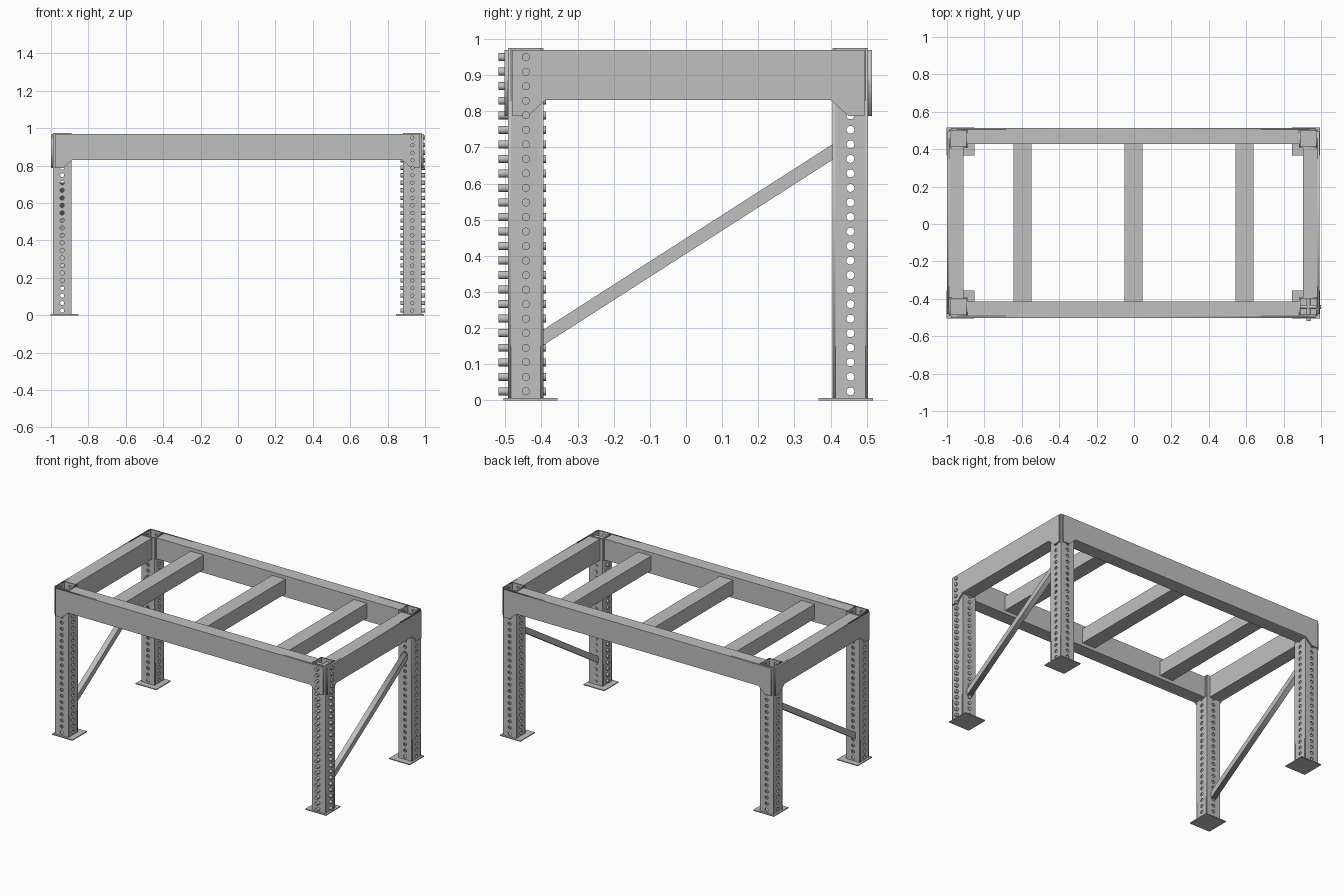
import bpy, math
from mathutils import Matrix, Vector

old = bpy.data.objects.get("Cube")
if old:
    bpy.data.objects.remove(old, do_unlink=True)

steel = bpy.data.materials.new("plain_grey_steel")
steel.use_nodes = True
GREY = (0.53, 0.53, 0.53, 1)
steel.diffuse_color = GREY
steel.node_tree.nodes["Principled BSDF"].inputs["Base Color"].default_value = GREY

POST_X = (-0.94, 0.932)
POST_Y = (-0.443, 0.455)
HALF = 0.049            # half the post width
WALL = 0.008
TOP = 0.975
HOLE_Z = [0.025 + 0.0402 * i for i in range(24)]
HOLE_R = 0.011

FACE_Y = Matrix.Rotation(math.pi / 2, 4, 'X')
FACE_X = Matrix.Rotation(math.pi / 2, 4, 'Z') @ FACE_Y


def add(name, mesh):
    mesh.materials.clear()
    mesh.materials.append(steel)
    ob = bpy.data.objects.new(name, mesh)
    bpy.context.collection.objects.link(ob)
    return ob


def box(name, lo, hi):
    """Box between two corners."""
    bpy.ops.mesh.primitive_cube_add(size=1)
    ob = bpy.context.object
    ob.name = name
    lo, hi = Vector(lo), Vector(hi)
    ob.data.transform(Matrix.Translation((lo + hi) / 2) @ Matrix.Diagonal((hi - lo).to_4d()))
    ob.data.materials.append(steel)
    return ob


def sheet(name, outline, holes, thick, facing, offset):
    """Flat sheet cut from an upright outline with round holes."""
    cu = bpy.data.curves.new(name, 'CURVE')
    cu.dimensions = '2D'
    cu.fill_mode = 'BOTH'
    cu.extrude = thick / 2
    loops = [outline]
    for hx, hz in holes:
        loops.append([(hx + HOLE_R * math.cos(a * math.pi / 8),
                       hz + HOLE_R * math.sin(a * math.pi / 8)) for a in range(16)])
    for loop in loops:
        sp = cu.splines.new('POLY')
        sp.points.add(len(loop) - 1)
        for p, (u, v) in zip(sp.points, loop):
            p.co = (u, v, 0, 1)
        sp.use_cyclic_u = True
    tmp = bpy.data.objects.new(name + "_outline", cu)
    bpy.context.collection.objects.link(tmp)
    deps = bpy.context.evaluated_depsgraph_get()
    mesh = bpy.data.meshes.new_from_object(tmp.evaluated_get(deps))
    bpy.data.objects.remove(tmp, do_unlink=True)
    mesh.transform(Matrix.Translation(offset) @ facing)
    return add(name, mesh)


def rect(half):
    return [(-half, 0.004), (half, 0.004), (half, TOP), (-half, TOP)]


def pin(name, start, end):
    """Round pin between two points."""
    start, end = Vector(start), Vector(end)
    bpy.ops.mesh.primitive_cylinder_add(vertices=16, radius=HOLE_R, depth=(end - start).length)
    ob = bpy.context.object
    ob.name = name
    turn = (end - start).to_track_quat('Z', 'Y').to_matrix().to_4x4()
    ob.data.transform(Matrix.Translation((start + end) / 2) @ turn)
    ob.data.materials.append(steel)
    bpy.ops.object.shade_smooth_by_angle(angle=math.radians(40))


# Perforated square posts on base plates
holes = [(0, z) for z in HOLE_Z]
inset = HALF - WALL / 2
for x, side in zip(POST_X, ("right", "left")):
    for y, end in zip(POST_Y, ("front", "back")):
        post = f"{end}_{side}_post"
        for s in (-1, 1):
            sheet(post + "_wall", rect(HALF), holes, WALL, FACE_Y, (x, y + s * inset, 0))
            sheet(post + "_side", rect(HALF - WALL), holes, WALL, FACE_X, (x + s * inset, y, 0))
        cx = x - math.copysign(0.013, x)
        cy = y - math.copysign(0.013, y)
        box(f"{end}_{side}_base_plate", (cx - 0.075, cy - 0.075, 0), (cx + 0.075, cy + 0.075, 0.006))

# Pins through every hole of one front post
px, py = POST_X[1], POST_Y[0]
for z in HOLE_Z:
    pin("lengthwise_pin", (px, -0.519, z), (px, -0.388, z))
    pin("crosswise_pin", (0.87, py, z), (1.0, py, z))

# Beams: box section between posts, with a face sheet and corner gussets over them
LOW, HIGH, GUSSET = 0.831, 0.97, 0.787
PLATE = 0.01


def face_outline(a, b):
    """Beam face from post centre a to post centre b."""
    out, mid, inn = 0.039, 0.006, 0.054
    return [(a - out, HIGH), (a - out, GUSSET), (a + mid, GUSSET), (a + inn, LOW),
            (b - inn, LOW), (b - mid, GUSSET), (b + out, GUSSET), (b + out, HIGH)]


DEPTH = 0.077
for y, end in zip(POST_Y, ("front", "back")):
    s = math.copysign(1, y)
    outer = y + s * HALF
    sheet(f"{end}_beam_face", face_outline(*POST_X), [], PLATE, FACE_Y, (0, outer + s * PLATE / 2, 0))
    ys = sorted((outer, outer - s * DEPTH))
    box(f"{end}_beam", (POST_X[0] + HALF, ys[0], LOW), (POST_X[1] - HALF, ys[1], HIGH))

for x, side in zip(POST_X, ("right", "left")):
    s = math.copysign(1, x)
    outer = x + s * HALF
    sheet(f"{side}_beam_face", face_outline(*POST_Y), [], PLATE, FACE_X, (outer + s * PLATE / 2, 0, 0))
    xs = sorted((outer, outer - s * DEPTH))
    box(f"{side}_beam", (xs[0], POST_Y[0] + HALF, LOW), (xs[1], POST_Y[1] - HALF, HIGH))

# Cross members between the long beams
for x in (-0.597, -0.002, 0.592):
    box("cross_member", (x - 0.048, -0.415, 0.852), (x + 0.048, 0.427, 0.948))

# Diagonal braces rising to the back, ends cut upright
y0, y1 = POST_Y[0] + HALF, POST_Y[1] - HALF
for x, side in zip(POST_X, ("right", "left")):
    sheet(f"{side}_brace", [(y0, 0.153), (y1, 0.666), (y1, 0.709), (y0, 0.196)],
          [], 0.035, FACE_X, (x, 0, 0))
